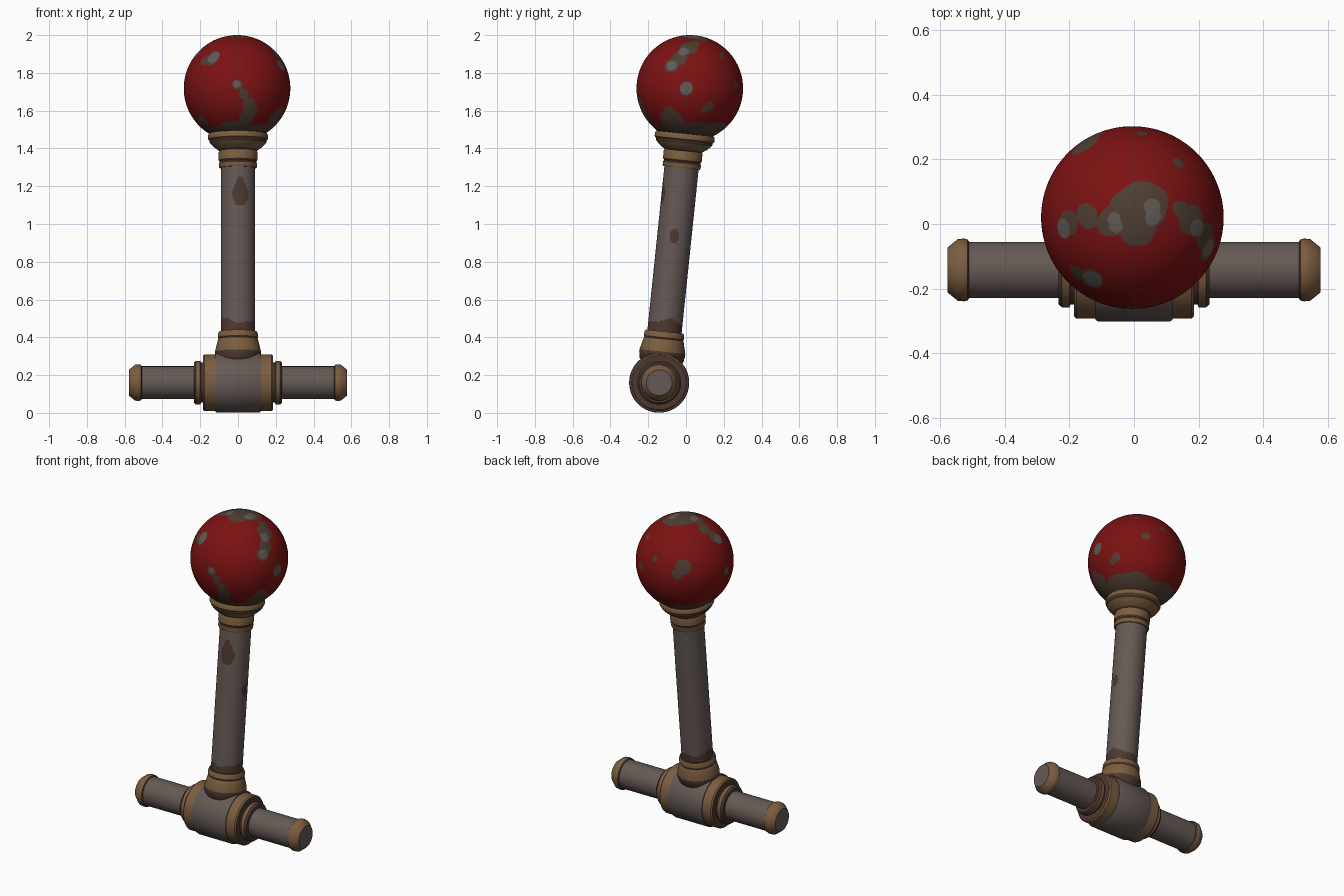
import bpy, bmesh, math
from mathutils import Vector, Matrix

if "Cube" in bpy.data.objects:
    bpy.data.objects.remove(bpy.data.objects["Cube"])


def material(name, rgb):
    m = bpy.data.materials.new(name)
    m.use_nodes = True
    m.diffuse_color = (*rgb, 1)
    bsdf = m.node_tree.nodes["Principled BSDF"]
    bsdf.inputs["Base Color"].default_value = (*rgb, 1)
    bsdf.inputs["Roughness"].default_value = 0.7
    return m


MATS = [
    material("grey_steel", (0.13, 0.10, 0.09)),
    material("aged_brass", (0.20, 0.11, 0.05)),
    material("dark_rust", (0.075, 0.04, 0.028)),
    material("red_paint", (0.20, 0.006, 0.006)),
    material("worn_brown", (0.075, 0.048, 0.032)),
    material("bare_metal", (0.12, 0.10, 0.09)),
]
STEEL, BRASS, RUST, RED, BROWN, BARE = range(6)


def finish(name, bm, matrix):
    bmesh.ops.recalc_face_normals(bm, faces=bm.faces)
    mesh = bpy.data.meshes.new(name)
    bm.to_mesh(mesh)
    bm.free()
    for m in MATS:
        mesh.materials.append(m)
    mesh.shade_smooth()
    mesh.set_sharp_from_angle(angle=math.radians(35))
    ob = bpy.data.objects.new(name, mesh)
    ob.matrix_world = matrix
    bpy.context.collection.objects.link(ob)
    return ob


def revolve(name, profile, matrix, segments=64, rule=None):
    """Lathe (radius, height, material) points about local z; each material colours the next band."""
    bm = bmesh.new()
    rings = []
    for r, h, _ in profile:
        if r == 0:
            rings.append([bm.verts.new((0, 0, h))] * segments)
        else:
            angles = [math.tau * i / segments for i in range(segments)]
            rings.append([bm.verts.new((r * math.cos(a), r * math.sin(a), h)) for a in angles])
    for (lower, upper), point in zip(zip(rings, rings[1:]), profile):
        for i in range(segments):
            j = (i + 1) % segments
            corners = list(dict.fromkeys((lower[i], lower[j], upper[j], upper[i])))
            face = bm.faces.new(corners)
            face.material_index = point[2]
    if rule:
        for f in bm.faces:
            f.material_index = rule(f.calc_center_median())
    return finish(name, bm, matrix)


# Axes: crossbar along x, lever tilted back from the hub to the ball
hub = Vector((0, -0.142, 0.16))
ball_centre = Vector((-0.005, 0.02, 1.718))
axis = ball_centre - hub
lever = Matrix.Translation(hub) @ axis.to_track_quat("Z", "Y").to_matrix().to_4x4()
# keep local -y of the lever facing the front
lever = Matrix.Translation(hub) @ Matrix.Rotation(-math.atan2(axis.y, axis.z), 4, "X")


# Crossbar and hub, mirrored left and right
for side, turn in (("left", 1), ("right", -1)):
    across = Matrix.Translation(hub) @ Matrix.Rotation(turn * math.pi / 2, 4, "Y")
    revolve(side + "_bar", [(0.087, 0.1, STEEL), (0.087, 0.512, STEEL)],
            across @ Matrix.Translation((0, 0, 0)))
    revolve(side + "_end_cap", [
        (0.085, 0.508, RUST), (0.094, 0.514, BRASS), (0.097, 0.525, BRASS),
        (0.095, 0.545, BRASS), (0.072, 0.573, STEEL), (0.068, 0.577, STEEL),
        (0, 0.577, STEEL)], across)
    revolve(side + "_hub_band", [
        (0.14, 0.115, BRASS), (0.150, 0.118, BRASS), (0.150, 0.178, BRASS),
        (0.143, 0.186, RUST), (0.106, 0.186, RUST), (0.106, 0.196, BRASS),
        (0.116, 0.2, BRASS), (0.116, 0.222, RUST), (0.106, 0.234, RUST),
        (0.086, 0.234, RUST)], across)
revolve("hub_sleeve", [
    (0.14, -0.119, STEEL), (0.155, -0.119, STEEL), (0.159, -0.11, STEEL),
    (0.159, 0.11, STEEL), (0.155, 0.119, STEEL), (0.14, 0.119, STEEL)],
    Matrix.Translation(hub) @ Matrix.Rotation(math.pi / 2, 4, "Y"))


# Lever shaft, rusted at the foot and in two spots
def shaft_rule(p):
    turn = math.atan2(p.y, p.x)
    foot = 0.325 + 0.012 * math.sin(2 * turn + 1) + 0.006 * math.sin(5 * turn)
    width = 0.045 if p.z < 1.0 else 0.045 * (1.12 - p.z) / 0.12
    front_spot = p.y < 0 and abs(p.x - 0.012) < width and 0.94 < p.z < 1.09
    front_spot = front_spot and ((p.x - 0.012) / 0.045) ** 2 + ((p.z - 1.01) / 0.08) ** 2 < 1
    side_spot = p.x > 0 and (p.y / 0.025) ** 2 + ((p.z - 0.78) / 0.04) ** 2 < 1
    return RUST if p.z < foot or front_spot or side_spot else STEEL


rows = 130
revolve("lever_shaft", [(0.091, 0.15 + 1.1 * i / rows, STEEL) for i in range(rows + 1)],
        lever, 96, shaft_rule)

# Flared collar at the foot of the lever
revolve("lower_collar", [
    (0.10, 0.1, RUST), (0.116, 0.12, RUST), (0.122, 0.152, RUST), (0.122, 0.165, BRASS),
    (0.113, 0.2, BRASS), (0.106, 0.23, RUST), (0.103, 0.234, BRASS), (0.107, 0.24, BRASS),
    (0.105, 0.262, BRASS), (0.100, 0.272, RUST), (0.09, 0.272, RUST)], lever)

# Stepped collar and cup under the ball
revolve("upper_collar", [
    (0.09, 1.143, BRASS), (0.098, 1.143, BRASS), (0.101, 1.15, BRASS), (0.101, 1.168, BRASS),
    (0.097, 1.172, RUST), (0.097, 1.178, BRASS), (0.103, 1.184, BRASS), (0.103, 1.226, BRASS),
    (0.100, 1.234, RUST), (0.108, 1.240, BRASS), (0.125, 1.252, BRASS), (0.142, 1.268, BRASS),
    (0.150, 1.278, RUST), (0.150, 1.288, BRASS), (0.159, 1.296, BRASS), (0.159, 1.316, BRASS),
    (0.153, 1.326, RUST), (0.13, 1.326, RUST)], lever)

# Ball knob with worn patches: direction from the centre, then patch size
brown_patches = [
    (-0.46, -0.67, 0.58, 0.15), (-0.6, -0.6, 0.52, 0.10), (0.0, -1, 0.07, 0.10),
    (0.12, -0.98, -0.10, 0.09), (0.22, -0.93, -0.28, 0.12), (0.25, -0.88, -0.42, 0.14),
    (0.18, -0.80, -0.56, 0.14), (-0.65, -0.44, -0.62, 0.14), (0.80, -0.38, -0.48, 0.14),
    (0.72, -0.35, -0.62, 0.24), (0.84, -0.34, 0.43, 0.14), (0.78, -0.2, 0.56, 0.15),
    (0.64, -0.02, 0.74, 0.17), (0.53, 0.1, 0.84, 0.10), (0.87, 0.36, -0.34, 0.10),
    (0.90, 0.28, -0.42, 0.07), (0.5, 0.87, 0.07, 0.09), (0.1, 0.91, 0.36, 0.06),
    (0.5, 0.6, 0.62, 0.07), (-0.52, 0.80, 0.30, 0.17), (-0.42, 0.88, 0.15, 0.12),
    (0.06, 0.08, 1, 0.30), (0.05, -0.08, 1, 0.24), (0.2, 0.2, 0.95, 0.19),
    (-0.22, -0.05, 0.97, 0.17), (-0.5, 0.02, 0.86, 0.14), (-0.7, -0.06, 0.72, 0.14),
    (-1, -0.06, 0, 0.09), (1, -0.07, 0, 0.13),
]
bare_patches = [
    (-0.44, -0.68, 0.59, 0.12), (-0.01, -1, 0.08, 0.07), (1, -0.07, 0.0, 0.12),
    (0.84, -0.34, 0.43, 0.10), (0.71, -0.12, 0.69, 0.10), (0.22, 0.0, 0.97, 0.09),
    (0.21, 0.12, 0.97, 0.09), (-0.18, -0.1, 0.97, 0.08), (-0.2, -0.02, 0.97, 0.07),
    (-0.76, -0.13, 0.64, 0.11), (-1, -0.06, 0, 0.05),
]


def inside(d, patches):
    wobble = 1 + 0.12 * math.sin(13 * d.x + 4 * d.z) * math.sin(11 * d.y + 7 * d.z)
    return any((d - Vector(p[:3]).normalized()).length < p[3] * wobble for p in patches)


bm = bmesh.new()
bmesh.ops.create_icosphere(bm, subdivisions=7, radius=0.282)
for f in bm.faces:
    d = f.calc_center_median().normalized()
    turn = math.atan2(d.y, d.x)
    skirt = -0.68 + 0.05 * math.sin(3 * turn) + 0.025 * math.sin(7 * turn + 1)
    if inside(d, bare_patches):
        f.material_index = BARE
    elif d.z < skirt or inside(d, brown_patches):
        f.material_index = BROWN
    else:
        f.material_index = RED
finish("ball_knob", bm, Matrix.Translation(ball_centre))
